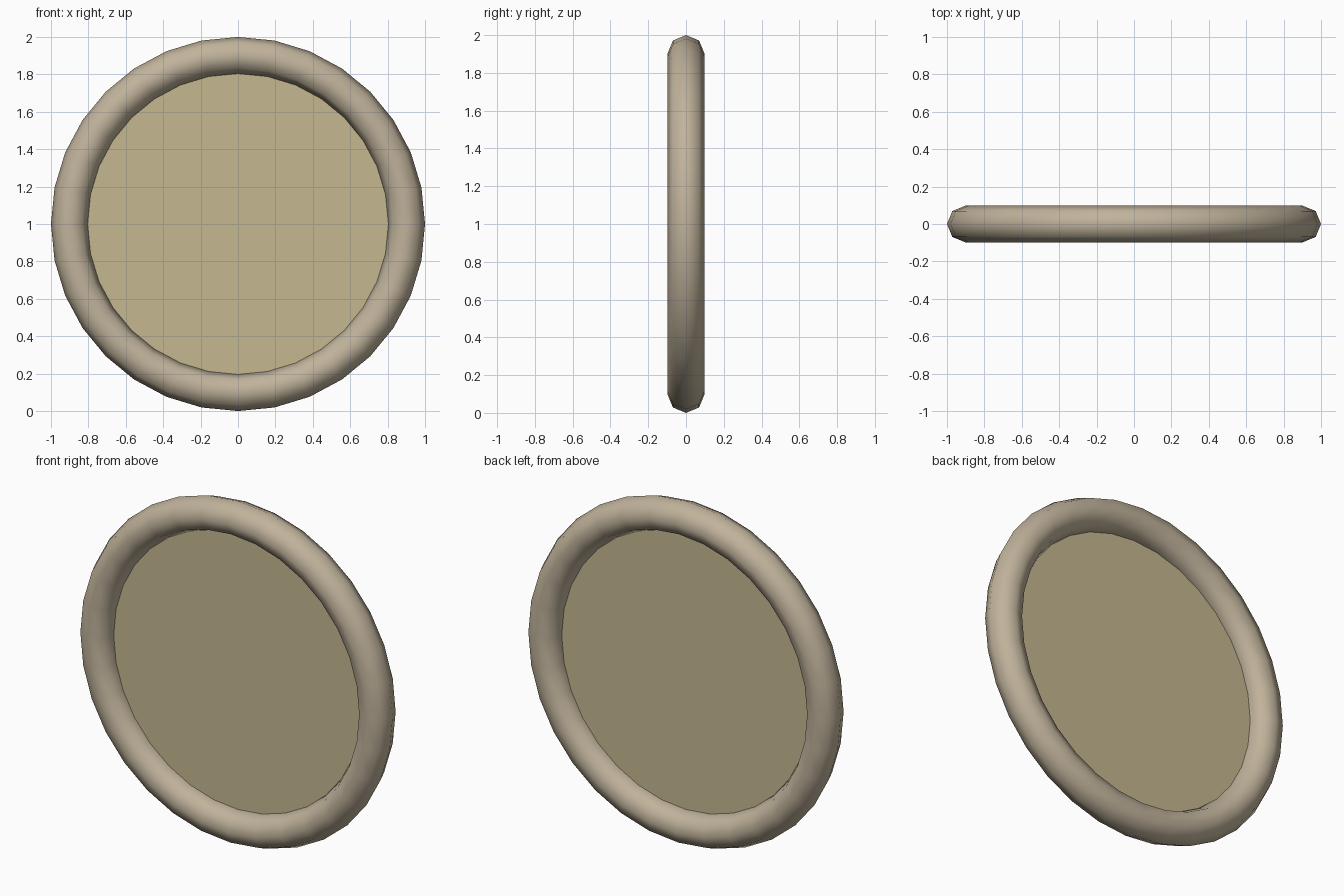
import bpy
from math import pi

if "Cube" in bpy.data.objects:
    bpy.data.objects.remove(bpy.data.objects["Cube"])

SEGMENTS = 32
MAJOR, MINOR = 0.902, 0.098


def paint(obj, name, color):
    mat = bpy.data.materials.new(name)
    mat.diffuse_color = color
    mat.use_nodes = True
    mat.node_tree.nodes["Principled BSDF"].inputs["Base Color"].default_value = mat.diffuse_color
    obj.data.materials.append(mat)


# Round frame: smooth tube standing upright
bpy.ops.mesh.primitive_torus_add(
    major_segments=SEGMENTS, minor_segments=8,
    major_radius=MAJOR, minor_radius=MINOR,
    location=(0, 0, 1), rotation=(pi / 2, 0, 0))
frame = bpy.context.object
frame.name = "round_frame"
bpy.ops.object.shade_smooth()
paint(frame, "frame_tan", (0.53, 0.45, 0.33, 1))

# Thin translucent pane on the middle plane, meeting the frame's inner edge
bpy.ops.mesh.primitive_circle_add(
    vertices=SEGMENTS, radius=MAJOR - MINOR, fill_type='NGON',
    location=(0, 0, 1), rotation=(pi / 2, 0, 0))
pane = bpy.context.object
pane.name = "glass_pane"
paint(pane, "pane_cream", (0.56, 0.48, 0.28, 0.55))
